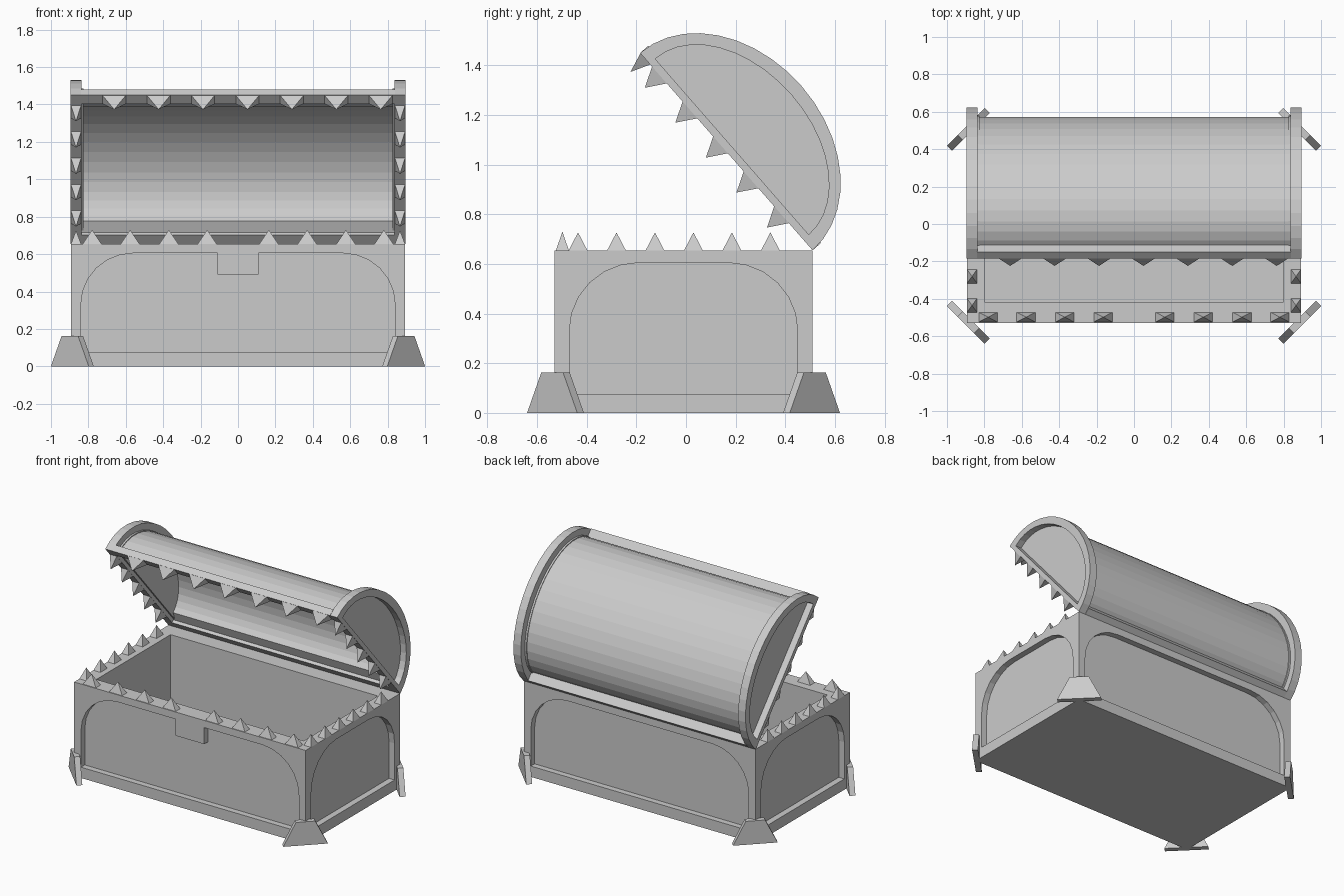
import bpy, bmesh, math
from mathutils import Matrix, Vector

if "Cube" in bpy.data.objects:
    bpy.data.objects.remove(bpy.data.objects["Cube"])

grey = bpy.data.materials.new("plain_grey")
grey.diffuse_color = (0.6, 0.6, 0.6, 1)
grey.use_nodes = True
grey.node_tree.nodes["Principled BSDF"].inputs["Base Color"].default_value = grey.diffuse_color

# Open lid frame: local y runs from the hinge to the lip, local z bulges outward
T = Vector((0, -0.658, 0.753))
N = Vector((0, 0.753, 0.658))
LID = Matrix(((1, 0, 0, 0), (0, T.y, N.y, 0.51), (0, T.z, N.z, 0.655), (0, 0, 0, 1)))
ID = Matrix()


def finish(name, bm, m=ID):
    bm.transform(m)
    bmesh.ops.recalc_face_normals(bm, faces=bm.faces)
    me = bpy.data.meshes.new(name)
    bm.to_mesh(me)
    bm.free()
    me.materials.append(grey)
    ob = bpy.data.objects.new(name, me)
    bpy.context.collection.objects.link(ob)
    return ob


def box(name, x0, x1, y0, y1, z0, z1, m=ID):
    bm = bmesh.new()
    bmesh.ops.create_cube(bm, size=1)
    for v in bm.verts:
        v.co = ((x0 + x1) / 2 + v.co.x * (x1 - x0), (y0 + y1) / 2 + v.co.y * (y1 - y0),
                (z0 + z1) / 2 + v.co.z * (z1 - z0))
    return finish(name, bm, m)


def prism(name, pts, x0, x1, m=ID):
    """Extrude a (y, z) outline along x."""
    bm = bmesh.new()
    a = [bm.verts.new((x0, *p)) for p in pts]
    b = [bm.verts.new((x1, *p)) for p in pts]
    bm.faces.new(a)
    bm.faces.new(b[::-1])
    for i in range(len(pts)):
        j = (i + 1) % len(pts)
        bm.faces.new((a[i], a[j], b[j], b[i]))
    return finish(name, bm, m)


def band(name, outer, inner, x0, x1, m=ID, closed=True):
    """Extrude the strip between two matching (y, z) outlines along x."""
    bm = bmesh.new()
    rows = [[bm.verts.new((x, *p)) for p in line]
            for x, line in ((x0, outer), (x1, outer), (x1, inner), (x0, inner))]
    n = len(outer)
    for i in range(n if closed else n - 1):
        j = (i + 1) % n
        for k in range(4):
            r, s = rows[k], rows[(k + 1) % 4]
            bm.faces.new((r[i], r[j], s[j], s[i]))
    if not closed:
        bm.faces.new([r[0] for r in rows])
        bm.faces.new([r[-1] for r in rows])
    return finish(name, bm, m)


def tooth(name, x, y, wx, wy, z, h, m=ID):
    bm = bmesh.new()
    base = [bm.verts.new((x + a * wx / 2, y + b * wy / 2, z))
            for a, b in ((-1, -1), (1, -1), (1, 1), (-1, 1))]
    tip = bm.verts.new((x, y, z + h))
    bm.faces.new(base)
    for i in range(4):
        bm.faces.new((base[i], base[(i + 1) % 4], tip))
    return finish(name, bm, m)


def arch(w):
    """Panel outline with rounded upper corners."""
    q = [(w - 0.28 + 0.28 * math.cos(a), 0.33 + 0.275 * math.sin(a))
         for a in (i * math.pi / 12 for i in range(7))]
    return [(-w, 0.075), (w, 0.075)] + q + [(-u, z) for u, z in reversed(q)]


def dome(a, b, z0=0.0, n=20):
    return [(0.528 - a * math.cos(i * math.pi / n), z0 + (b - z0) * math.sin(i * math.pi / n))
            for i in range(n + 1)]


# Chest body: hollow, with an arched recess on each side
body = box("chest_body", -0.893, 0.893, -0.53, 0.51, 0, 0.655)
cutters = [box("cavity_cutter", -0.80, 0.80, -0.418, 0.40, 0.07, 0.8)]
C = Matrix.Translation((0, -0.01, 0))
for s in (-1, 1):
    cutters.append(prism("side_cutter", arch(0.46), s * 0.85, s * 1.0, C))
    turn = Matrix.Translation((0, -0.01, 0)) @ Matrix.Rotation(math.pi / 2, 4, 'Z')
    cutters.append(prism("long_cutter", arch(0.84), s * 0.478, s * 0.7, turn))
bpy.context.view_layer.objects.active = body
for c in cutters:
    mod = body.modifiers.new("cut", 'BOOLEAN')
    mod.operation, mod.solver, mod.object = 'DIFFERENCE', 'EXACT', c
    bpy.ops.object.modifier_apply(modifier=mod.name)
    bpy.data.objects.remove(c)

# Lock plate hanging from the front frame
box("lock_plate", -0.11, 0.11, -0.53, -0.48, 0.49, 0.606)

# Corner feet: diagonal trapezoid plates
for sx in (-1, 1):
    for sy in (-1, 1):
        yaw = math.atan2(sy, sx)
        m = Matrix.Translation((sx * 0.89, -0.01 + sy * 0.52, 0)) @ Matrix.Rotation(yaw, 4, 'Z')
        prism("corner_foot", [(-0.143, 0), (0.143, 0), (0.062, 0.163), (-0.062, 0.163)],
              -0.025, 0.013, m)

# Lower teeth along the front and the sides
for s in (-1, 1):
    for x in (0.165, 0.37, 0.577, 0.78):
        tooth("lower_front_tooth", s * x, -0.498, 0.1, 0.052, 0.655, 0.075)
    for i in range(6):
        tooth("lower_side_tooth", s * 0.866, -0.435 + 0.155 * i, 0.054, 0.075, 0.655, 0.072)

# Lid: barrel shell, lip rails, end hoops and recessed end panels
band("lid_barrel", dome(0.47, 0.348, 0.02), dome(0.405, 0.298, 0.045), -0.845, 0.845, LID, False)
box("lid_hinge_rail", -0.84, 0.84, 0, 0.062, 0, 0.045, LID)
box("lid_lip_rail", -0.84, 0.84, 0.994, 1.056, 0, 0.045, LID)
for s in (-1, 1):
    band("lid_hoop", dome(0.528, 0.402), dome(0.47, 0.348, 0.03), s * 0.838, s * 0.895, LID)
    prism("lid_end_panel", dome(0.475, 0.352, 0.025), s * 0.825, s * 0.85, LID)

# Upper teeth along the lid edge
for i in range(7):
    tooth("upper_front_tooth", -0.662 + 0.2375 * i, 1.024, 0.125, 0.06, 0, -0.08, LID)
for s in (-1, 1):
    for i in range(5):
        tooth("upper_side_tooth", s * 0.866, 0.19 + 0.187 * i, 0.054, 0.09, 0, -0.078, LID)
